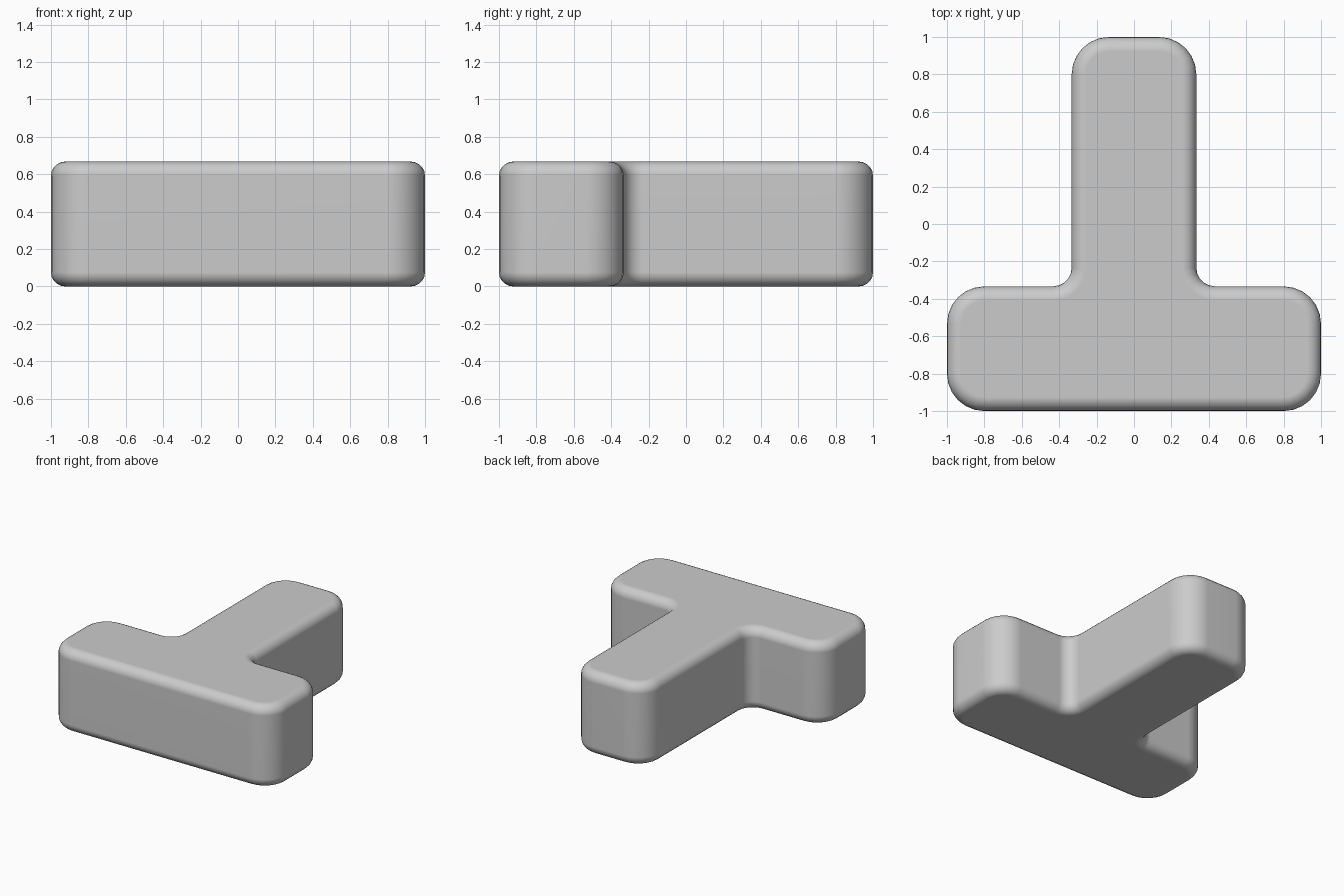
import bpy, bmesh, math

if "Cube" in bpy.data.objects:
    bpy.data.objects.remove(bpy.data.objects["Cube"])

H = 0.667      # block height
T = 1 / 3      # half width of the stem
RIM = 0.075    # rounding of top and bottom rims

# T-shaped outline: wide bar at the front, stem running to the back
outline = [(-1, -1), (1, -1), (1, -T), (T, -T), (T, 1), (-T, 1), (-T, -T), (-1, -T)]

bm = bmesh.new()
base = bm.faces.new([bm.verts.new((x, y, 0)) for x, y in outline])
top = bmesh.ops.extrude_face_region(bm, geom=[base], use_keep_orig=True)
bmesh.ops.translate(bm, vec=(0, 0, H),
                    verts=[v for v in top["geom"] if isinstance(v, bmesh.types.BMVert)])
bmesh.ops.recalc_face_normals(bm, faces=bm.faces)


def is_inner(e):
    x, y, _ = e.verts[0].co
    return abs(abs(x) - T) < 0.01 and abs(y + T) < 0.01


def upright_edges(inner):
    return [e for e in bm.edges
            if abs(e.verts[0].co.z - e.verts[1].co.z) > 0.5 and is_inner(e) == inner]


def round_edges(edges, radius, segments):
    bmesh.ops.bevel(bm, geom=edges, offset=radius, offset_type='OFFSET',
                    segments=segments, profile=0.5, affect='EDGES')


# Concave fillets where the stem meets the bar, then large outer corners
round_edges(upright_edges(True), 0.1, 5)
round_edges([e for e in upright_edges(False)
             if abs(e.verts[0].co.x) > 0.99 or e.verts[0].co.y > 0.99], 0.2, 6)

# Soft rims around the top and bottom
rims = [e for e in bm.edges if abs(e.verts[0].co.z - e.verts[1].co.z) < 0.01]
round_edges(rims, RIM, 5)

mesh = bpy.data.meshes.new("t_block")
bm.to_mesh(mesh)
bm.free()
block = bpy.data.objects.new("t_block", mesh)
bpy.context.collection.objects.link(block)

# Smooth shading with the flat faces kept clean
bpy.context.view_layer.objects.active = block
block.select_set(True)
bpy.ops.object.shade_smooth_by_angle(angle=math.radians(40))
normals = block.modifiers.new("clean_normals", 'WEIGHTED_NORMAL')
normals.keep_sharp = True
